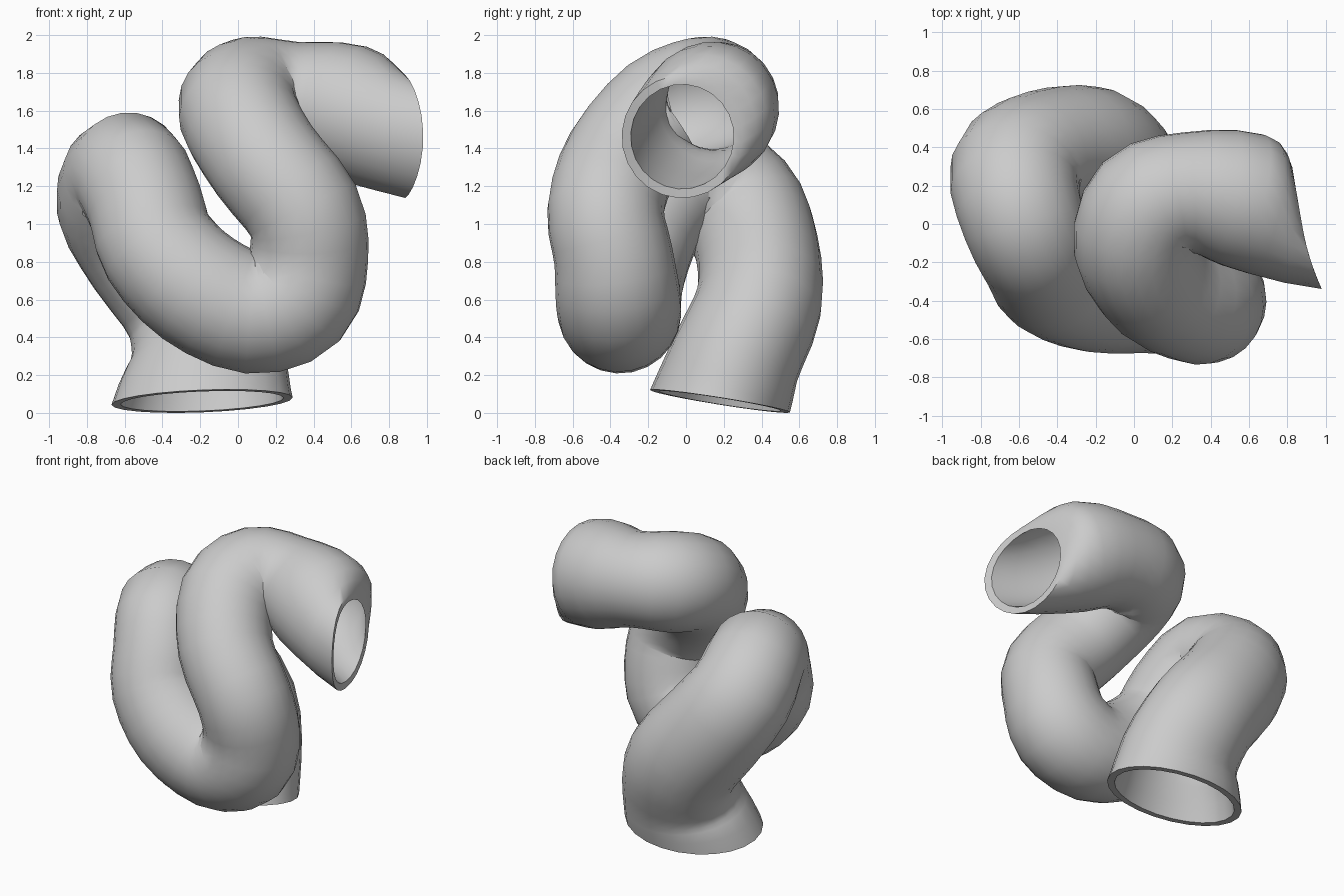
import bpy, bmesh, math
from mathutils import Vector

if "Cube" in bpy.data.objects:
    bpy.data.objects.remove(bpy.data.objects["Cube"], do_unlink=True)

SIDES, STEPS, WALL = 24, 3, 0.048

# Centre line of the pipe: x, y, z, radius across, radius deep
PATH = [
    (-.19, .18, .07, .48, .375),
    (-.16, .27, .31, .41, .345),
    (-.25, .385, .59, .375, .335),
    (-.475, .375, .88, .36, .325),
    (-.62, .265, 1.12, .345, .34),
    (-.58, .02, 1.275, .32, .325),
    (-.49, -.17, 1.10, .31, .31),
    (-.42, -.28, .88, .315, .315),
    (-.21, -.345, .665, .325, .325),
    (.07, -.35, .54, .325, .325),
    (.30, -.36, .62, .335, .33),
    (.375, -.385, .84, .315, .315),
    (.345, -.425, 1.08, .31, .31),
    (.14, -.34, 1.345, .31, .31),
    (.005, -.12, 1.59, .32, .32),
    (.07, .09, 1.67, .33, .33),
    (.28, .165, 1.66, .315, .315),
    (.57, .125, 1.605, .36, .36),
    (.895, -.02, 1.47, .325, .325),
]
START_NORMAL = Vector((-.04, .16, 1)).normalized()
END_NORMAL = Vector((1, .17, 0)).normalized()


def smooth_path(points, steps):
    """Catmull-Rom samples through all points, radii included."""
    pts = [Vector(p) for p in points]
    pts = [2 * pts[0] - pts[1]] + pts + [2 * pts[-1] - pts[-2]]
    out = []
    for a, b, c, d in zip(pts, pts[1:], pts[2:], pts[3:]):
        for k in range(steps):
            t = k / steps
            out.append(.5 * (2 * b + (c - a) * t + (2 * a - 5 * b + 4 * c - d) * t * t
                             + (3 * b - a - 3 * c + d) * t ** 3))
    return out + [pts[-2]]


samples = smooth_path(PATH, STEPS)
centres = [Vector(s[:3]) for s in samples]
last = len(samples) - 1

# Section normals, eased into the tilted planes of the two open ends
normals = []
for i in range(last + 1):
    n = (centres[min(i + 1, last)] - centres[max(i - 1, 0)]).normalized()
    for end, dist in ((START_NORMAL, i), (END_NORMAL, last - i)):
        w = max(0, 1 - dist / STEPS)
        n = n.lerp(end, w).normalized()
    normals.append(n)

bm = bmesh.new()
outer, inner = [], []
u = Vector((1, 0, 0))
for s, c, n in zip(samples, centres, normals):
    # Carry the section frame along without twisting
    u = (u - n * u.dot(n)).normalized()
    v = n.cross(u)
    for rings, inset in ((outer, 0), (inner, WALL)):
        ring = []
        for k in range(SIDES):
            a = 2 * math.pi * k / SIDES
            ring.append(bm.verts.new(c + u * (s[3] - inset) * math.cos(a)
                                     + v * (s[4] - inset) * math.sin(a)))
        rings.append(ring)

# Sweep the near side of the upper mouth outward into a slight lip
for vert in outer[last] + inner[last]:
    vert.co.x += .45 * min(0, vert.co.y + .02) ** 2 - .015


def bridge(r0, r1):
    for k in range(SIDES):
        j = (k + 1) % SIDES
        bm.faces.new((r0[k], r0[j], r1[j], r1[k]))


# Outer skin, inner skin and the two rims
for i in range(last):
    bridge(outer[i], outer[i + 1])
    bridge(inner[i + 1], inner[i])
bridge(inner[0], outer[0])
bridge(outer[last], inner[last])

# Rest the lower rim on the ground
low = min(vert.co.z for vert in bm.verts)
bmesh.ops.translate(bm, verts=bm.verts, vec=(0, 0, -low))

mesh = bpy.data.meshes.new("coiled_pipe")
bm.to_mesh(mesh)
bm.free()
pipe = bpy.data.objects.new("coiled_pipe", mesh)
bpy.context.collection.objects.link(pipe)

grey = bpy.data.materials.new("plain grey")
grey.use_nodes = True
colour = (.6, .6, .6, 1)
grey.diffuse_color = colour
grey.node_tree.nodes["Principled BSDF"].inputs["Base Color"].default_value = colour
mesh.materials.append(grey)

bpy.ops.object.select_all(action='DESELECT')
pipe.select_set(True)
bpy.context.view_layer.objects.active = pipe
bpy.ops.object.shade_smooth_by_angle(angle=math.radians(50))
